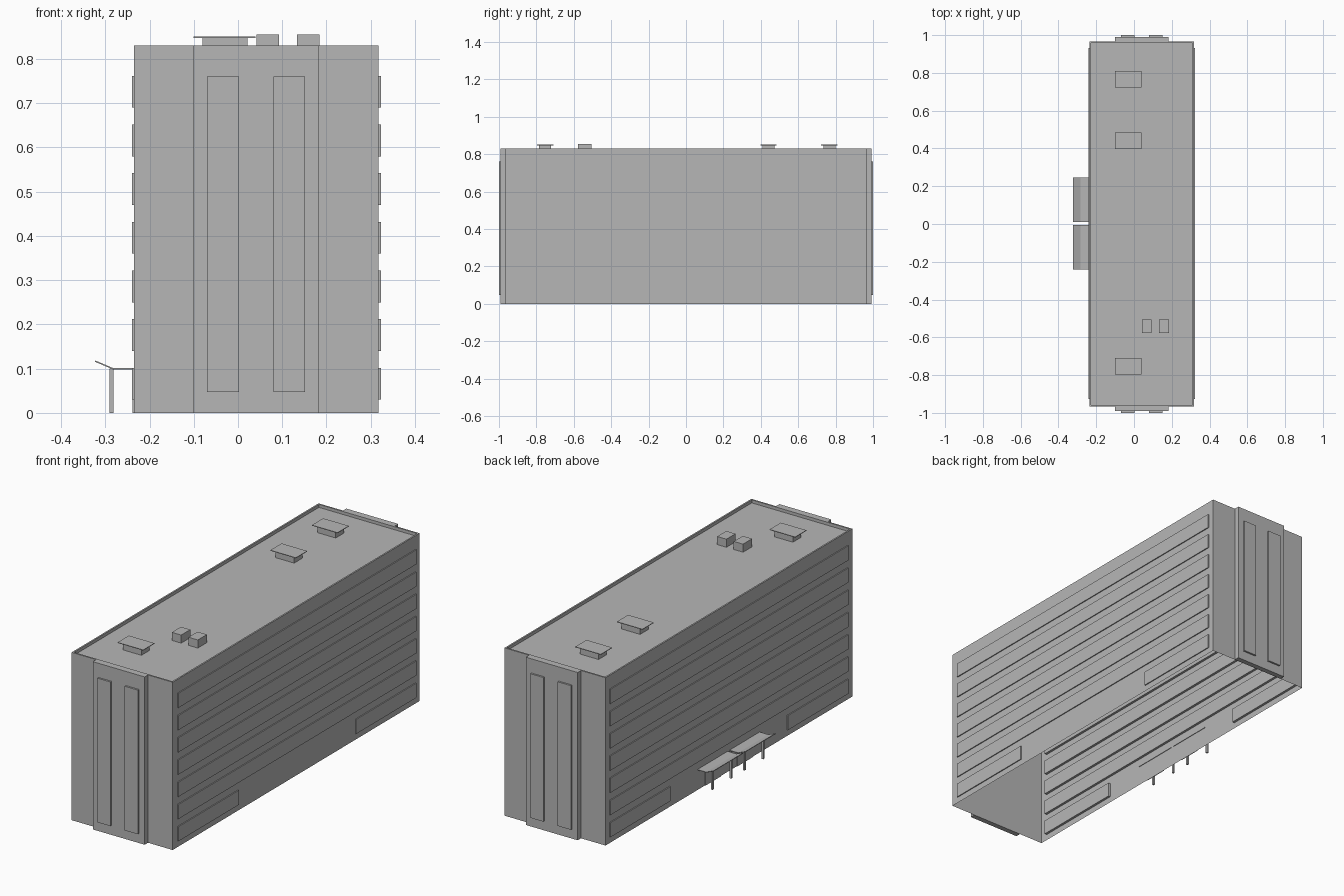
import bpy
import bmesh

cube = bpy.data.objects.get("Cube")
if cube:
    bpy.data.objects.remove(cube, do_unlink=True)

GREY = (0.47, 0.47, 0.47, 1)
mat = bpy.data.materials.new("concrete grey")
mat.use_nodes = True
mat.diffuse_color = GREY
mat.node_tree.nodes["Principled BSDF"].inputs["Base Color"].default_value = GREY

LEFT, RIGHT, END, TOP = -0.235, 0.318, 0.965, 0.83


def finish(name, bm):
    mesh = bpy.data.meshes.new(name)
    bmesh.ops.recalc_face_normals(bm, faces=bm.faces)
    bm.to_mesh(mesh)
    bm.free()
    mesh.materials.append(mat)
    obj = bpy.data.objects.new(name, mesh)
    bpy.context.collection.objects.link(obj)
    return obj


def add_box(bm, x, y, z):
    """Add a box spanning the given (low, high) ranges."""
    verts = bmesh.ops.create_cube(bm, size=1)["verts"]
    for v in verts:
        for i, (low, high) in enumerate((x, y, z)):
            v.co[i] = low if v.co[i] < 0 else high
    return verts


def box(name, x, y, z):
    bm = bmesh.new()
    add_box(bm, x, y, z)
    return finish(name, bm)


# Main shell: open underneath, roof sunk behind a thin parapet
bm = bmesh.new()
add_box(bm, (LEFT, RIGHT), (-END, END), (0, TOP))
bm.normal_update()
floor = min(bm.faces, key=lambda f: f.calc_center_median().z)
roof = max(bm.faces, key=lambda f: f.calc_center_median().z)
bmesh.ops.inset_region(bm, faces=[roof], thickness=0.011)
sunk = bmesh.ops.extrude_face_region(bm, geom=[roof])["geom"]
for v in (g for g in sunk if isinstance(g, bmesh.types.BMVert)):
    v.co.z -= 0.015
bmesh.ops.delete(bm, geom=[roof], context="FACES_ONLY")
bmesh.ops.delete(bm, geom=[floor], context="FACES_ONLY")
finish("building_shell", bm)

# Long window bands; the ground floor has only the outer quarters
for side, wall, out in (("right", LEFT, -1), ("left", RIGHT, 1)):
    x = sorted((wall + out * 0.005, wall - out * 0.012))
    for floor_no in range(7):
        z = 0.03 + 0.11 * floor_no
        spans = [(-0.927, 0.933)]
        if floor_no == 0:
            spans = [(-0.927, -0.455), (0.463, 0.933)]
        for y in spans:
            box(f"{side}_window_band", x, y, (z, z + 0.072))

# Projecting stair bays on both ends, each with two tall windows
for end, s in (("front", -1), ("back", 1)):
    box(f"{end}_bay", (-0.101, 0.183), sorted((s * END, s * 0.991)), (0, TOP))
    for x in ((-0.07, 0.002), (0.08, 0.152)):
        box(f"{end}_bay_window", x, sorted((s * 0.985, s)), (0.047, 0.76))

# Roof hatches with thin overhanging caps
for y in (-0.753, 0.441, 0.766):
    box("hatch_base", (-0.08, 0.021), (y - 0.032, y + 0.032), (0.813, 0.849))
    box("hatch_cap", (-0.101, 0.039), (y - 0.044, y + 0.044), (0.848, 0.851))

# Roof vent boxes
for x in ((0.042, 0.093), (0.133, 0.184)):
    box("roof_vent", x, (-0.577, -0.506), (0.813, 0.855))

# Entrances: bent canopy, two posts and a door each
profile = [(-0.323, 0.117), (-0.283, 0.1), (LEFT + 0.003, 0.1)]
for y in (-0.122, 0.128):
    bm = bmesh.new()
    rows = [[bm.verts.new((px, y + d, pz)) for d in (-0.118, 0.118)]
            for px, pz in profile]
    for a, b in zip(rows, rows[1:]):
        bm.faces.new((a[0], b[0], b[1], a[1]))
    canopy = finish("entrance_canopy", bm)
    solid = canopy.modifiers.new("thickness", "SOLIDIFY")
    solid.thickness = 0.003
    solid.offset = 0
    for d in (-0.073, 0.073):
        box("canopy_post", (-0.29, -0.281), (y + d - 0.005, y + d + 0.005), (0, 0.1))
    box("entrance_door", (LEFT - 0.003, LEFT), (y - 0.06, y + 0.06), (0, 0.09))
